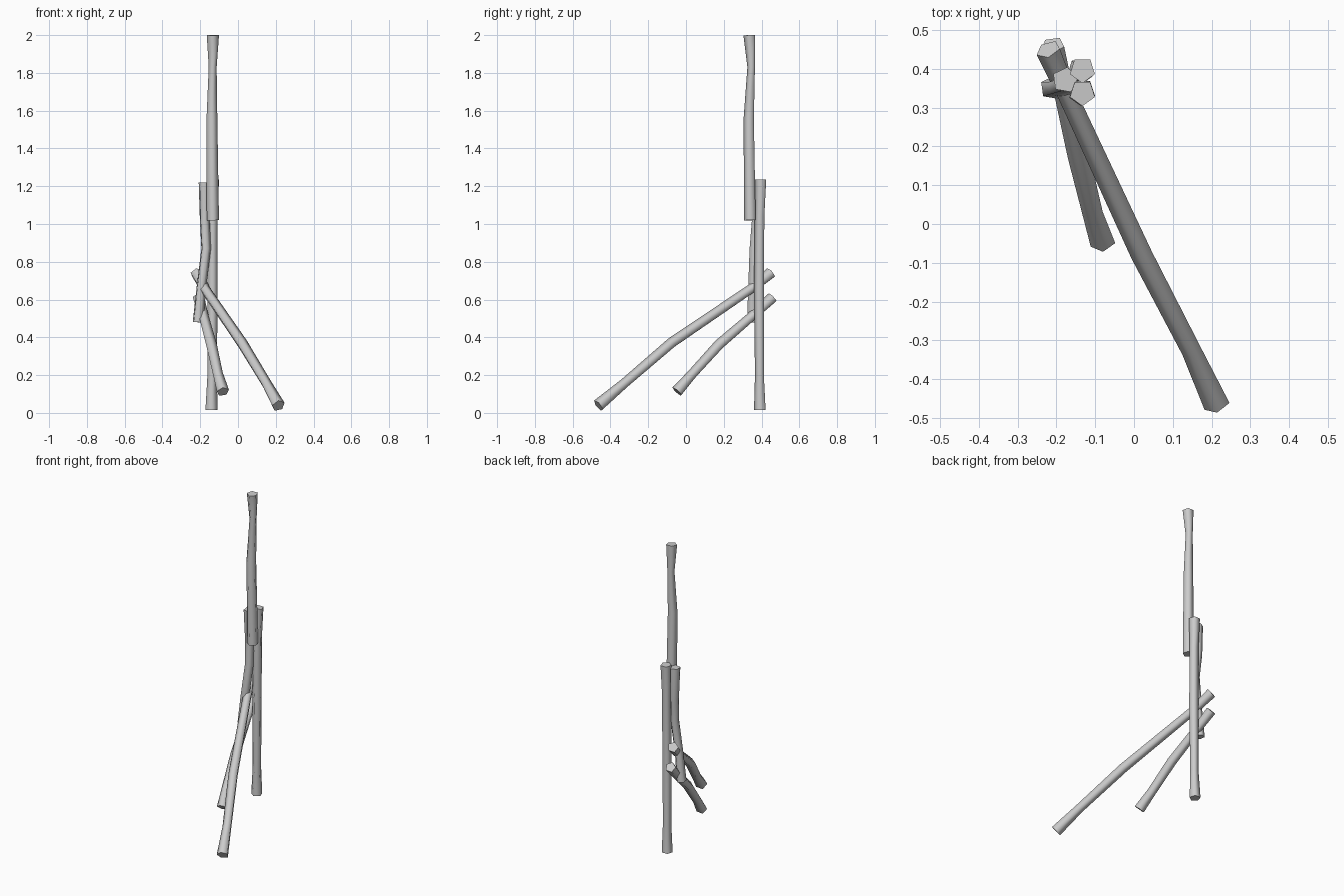
import bpy, bmesh, math
from mathutils import Vector

if "Cube" in bpy.data.objects:
    bpy.data.objects.remove(bpy.data.objects["Cube"])

SIDES = 5

def stick(name, path, turn=-90):
    """Five-sided stick through (x, y, z, radius) points, capped at both ends."""
    pts = [Vector(p[:3]) for p in path]
    axis = (pts[-1] - pts[0]).normalized()
    ref = Vector((1, 0, 0))
    bm = bmesh.new()
    rings = []
    for i, p in enumerate(path):
        t = pts[min(i + 1, len(pts) - 1)] - pts[max(i - 1, 0)]
        t.normalize()
        u = (ref - t * ref.dot(t)).normalized()
        v = t.cross(u)
        ring = []
        for k in range(SIDES):
            a = math.radians(turn) + math.tau * k / SIDES
            ring.append(bm.verts.new(pts[i] + p[3] * (u * math.cos(a) + v * math.sin(a))))
        rings.append(ring)
    for a, b in zip(rings, rings[1:]):
        for k in range(SIDES):
            n = (k + 1) % SIDES
            bm.faces.new((a[k], a[n], b[n], b[k]))
    bm.faces.new(rings[0][::-1])
    bm.faces.new(rings[-1])
    me = bpy.data.meshes.new(name)
    bm.to_mesh(me)
    bm.free()
    ob = bpy.data.objects.new(name, me)
    bpy.context.collection.objects.link(ob)
    # rounded sides, crisp end caps
    bpy.context.view_layer.objects.active = ob
    ob.select_set(True)
    bpy.ops.object.shade_smooth_by_angle(angle=math.radians(80))
    ob.select_set(False)

# upright sticks
stick("upper_stick", [(-.133, .341, 1.02, .034), (-.138, .335, 1.56, .030),
                      (-.134, .347, 1.83, .022), (-.133, .338, 2.0, .034)])
stick("main_upright", [(-.14, .394, .015, .034), (-.137, .391, .2, .026),
                       (-.135, .389, .65, .029), (-.134, .392, 1.04, .028),
                       (-.133, .397, 1.235, .034)])
stick("short_upright", [(-.212, .351, .48, .031), (-.197, .353, .65, .027),
                        (-.17, .361, .87, .027), (-.177, .374, 1.02, .028),
                        (-.178, .371, 1.22, .034)], turn=80)

# leaning sticks
stick("long_leaning_stick", [(.214, -.463, .038, .036), (.15, -.325, .155, .028),
                             (.02, -.075, .37, .030), (-.175, .345, .655, .027),
                             (-.221, .45, .74, .033)])
stick("short_leaning_stick", [(-.08, -.046, .112, .034), (-.107, .035, .205, .028),
                              (-.142, .178, .362, .030), (-.182, .35, .51, .027),
                              (-.21, .46, .61, .032)])
